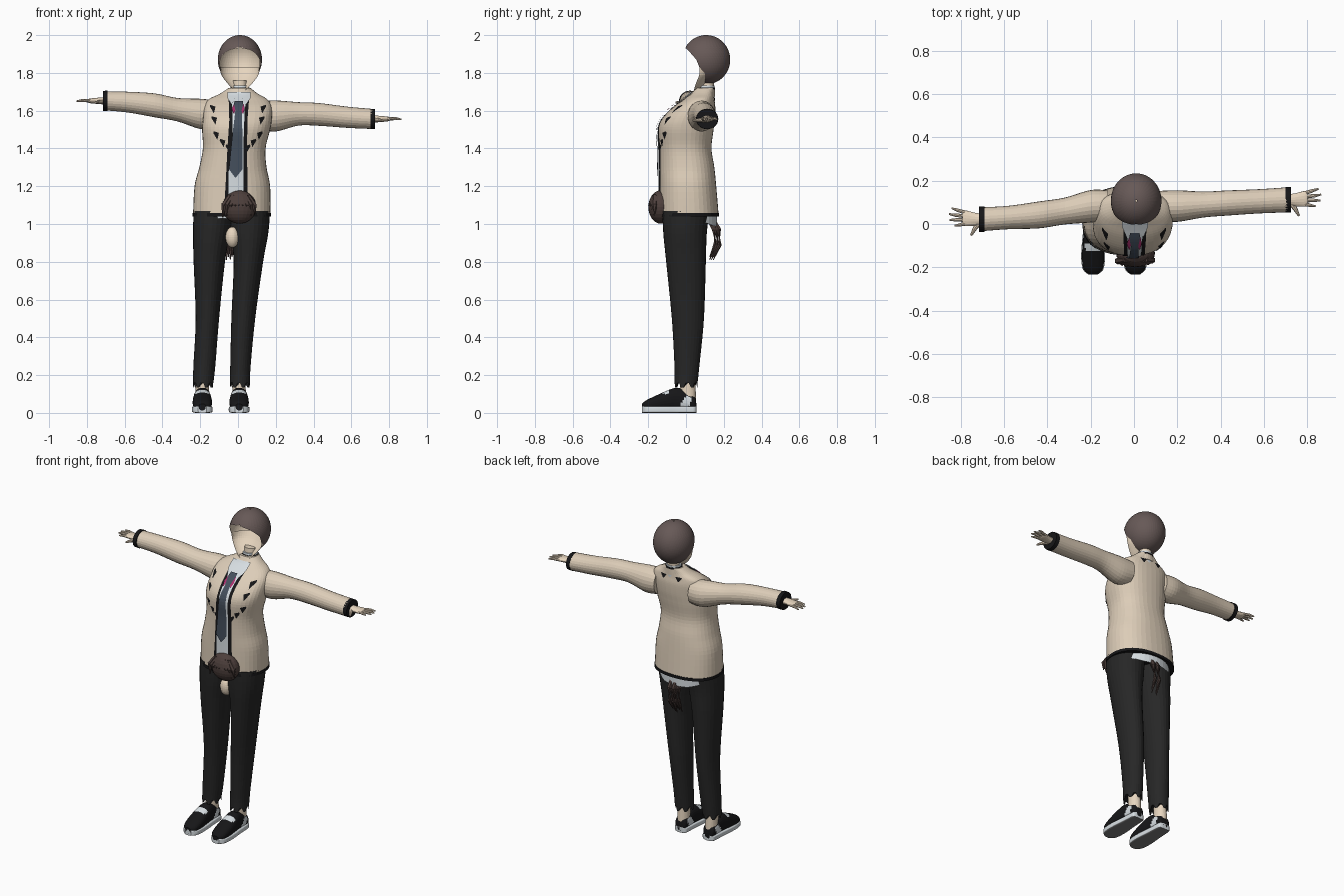
import bpy, bmesh
from math import sin, cos, pi, sqrt, asin, radians
from mathutils import Vector, Matrix

default_cube = bpy.data.objects.get("Cube")
if default_cube:
    bpy.data.objects.remove(default_cube, do_unlink=True)


def material(name, rgb):
    mat = bpy.data.materials.new(name)
    mat.use_nodes = True
    mat.diffuse_color = (*rgb, 1)
    mat.node_tree.nodes["Principled BSDF"].inputs["Base Color"].default_value = (*rgb, 1)
    return mat


BEIGE = material("beige_cloth", (.72, .61, .48))
SKIN = material("skin", (.80, .67, .52))
HAIR = material("brown_hair", (.135, .1, .095))
DARK_HAIR = material("dark_brown_hair", (.075, .05, .045))
CHARCOAL = material("charcoal_cloth", (.02, .02, .02))
BLACK = material("black_trim", (.008, .008, .009))
WHITE = material("white_cloth", (.68, .73, .76))
SLATE = material("slate_tie", (.06, .08, .11))
PINK = material("magenta", (.4, .03, .15))
GREY = material("grey_rubber", (.2, .2, .2))
parts = []


def finish(name, bm, *mats):
    bmesh.ops.remove_doubles(bm, verts=bm.verts, dist=.0001)
    bmesh.ops.recalc_face_normals(bm, faces=bm.faces)
    mesh = bpy.data.meshes.new(name)
    bm.to_mesh(mesh)
    bm.free()
    for mat in mats:
        mesh.materials.append(mat)
    obj = bpy.data.objects.new(name, mesh)
    bpy.context.scene.collection.objects.link(obj)
    parts.append(obj)
    return obj


def loft(name, rings, mat, closed=True, caps=True):
    bm = bmesh.new()
    rows = [[bm.verts.new(p) for p in ring] for ring in rings]
    count = len(rows[0])
    for a, b in zip(rows, rows[1:]):
        for i in range(count if closed else count - 1):
            j = (i + 1) % count
            bm.faces.new((a[i], a[j], b[j], b[i]))
    if closed and caps:
        bm.faces.new(rows[0])
        bm.faces.new(rows[-1])
    return finish(name, bm, mat)


def resample(keys, steps=5):
    """Smooth curve through the key sections."""
    out = []
    for i in range(len(keys) - 1):
        a, b, c, d = (keys[max(0, min(len(keys) - 1, i + k))] for k in (-1, 0, 1, 2))
        for s in range(steps):
            t = s / steps
            out.append([q + t * (r - p + t * (2 * p - 5 * q + 4 * r - s4 + t * (3 * (q - r) + s4 - p))) / 2
                        for p, q, r, s4 in zip(a, b, c, d)])
    return out + [list(keys[-1])]


def tube(name, keys, mat, axis="z", power=2.0, sides=28, steps=5, zigzag=0, caps=True):
    """Loft of rounded sections: position on axis, two centres, two radii."""
    def bend(v):
        return abs(v) ** (2 / power) * (1 if v > 0 else -1)
    rings = []
    for n, (t, a, b, ra, rb) in enumerate(resample(keys, steps)):
        ring = []
        for i in range(sides):
            u = a + ra * bend(cos(2 * pi * i / sides))
            v = b + rb * bend(sin(2 * pi * i / sides))
            w = t + (zigzag * (-1) ** (i // 2) if n == 0 else 0)
            ring.append({"z": (u, v, w), "x": (w, u, v), "y": (u, w, v)}[axis])
        rings.append(ring)
    return loft(name, rings, mat, caps=caps)


def strand(name, points, radii, mat, sides=8):
    """Tapered round limb along a path."""
    pts = [Vector(p) for p in points]
    rings = []
    for i, p in enumerate(pts):
        way = pts[min(i + 1, len(pts) - 1)] - pts[max(i - 1, 0)]
        turn = way.to_track_quat("Z", "Y")
        rings.append([p + turn @ Vector((radii[i] * cos(2 * pi * k / sides), radii[i] * sin(2 * pi * k / sides), 0))
                      for k in range(sides)])
    return loft(name, rings, mat)


def ellipsoid(name, centre, size, mat):
    bm = bmesh.new()
    bmesh.ops.create_uvsphere(bm, u_segments=24, v_segments=14, radius=1,
                              matrix=Matrix.Translation(centre) @ Matrix.Diagonal((*size, 1)))
    return finish(name, bm, mat)


# Jacket body
ROUND = 2.3
JACKET = [(1.045, -.033, .015, .205, .158), (1.2, -.03, .01, .2, .15), (1.3, -.027, .005, .178, .145),
          (1.4, -.02, -.003, .166, .138), (1.5, -.01, 0, .18, .146), (1.56, -.003, .015, .182, .138),
          (1.62, 0, .045, .178, .11), (1.66, 0, .07, .155, .08), (1.69, .005, .088, .1, .06),
          (1.72, .008, .1, .058, .05)]
tube("jacket_body", JACKET, BEIGE, power=ROUND, sides=40)
tube("jacket_hem", [(1.04, -.033, .015, .207, .16), (1.058, -.033, .015, .207, .16)], BLACK, power=ROUND, sides=40)
sections = resample(JACKET)


def surface(x, z, side):
    for low, high in zip(sections, sections[1:]):
        if z <= high[0]:
            break
    t = max(0, min(1, (z - low[0]) / (high[0] - low[0])))
    _, cx, cy, rx, ry = (p + t * (q - p) for p, q in zip(low, high))
    u = min(1, abs((x - cx) / rx))
    return cy + side * ry * (1 - u ** ROUND) ** (1 / ROUND)


def patch(name, rows, mat, lift, side=-1):
    """Thin panel following the jacket; rows give height, left and right edge."""
    rings = []
    for a, b in zip(rows, rows[1:]):
        for s in range(9):
            z, x0, x1 = (p + s / 8 * (q - p) for p, q in zip(a, b))
            xs = [x0 + (x1 - x0) * k / 6 for k in range(7)]
            rings.append([(x, surface(x, z, side) + side * lift, z) for x in xs])
    return loft(name, rings, mat, closed=False)


# Front opening, shirt and tie
patch("opening_trim", [(1.06, -.075, .055), (1.2, -.066, .05), (1.4, -.056, .048), (1.55, -.046, .05),
                       (1.68, -.05, .06)], BLACK, .003)
patch("shirt_front", [(1.06, -.05, .03), (1.27, -.05, .028), (1.45, -.03, .03), (1.6, -.03, .035),
                      (1.7, -.035, .05)], WHITE, .006)
patch("tie_blade", [(1.245, -.014, -.012), (1.29, -.048, .024), (1.45, -.032, .024), (1.6, -.014, .02)], SLATE, .013)
patch("tie_knot", [(1.595, -.012, .018), (1.635, -.022, .028), (1.65, -.018, .026)], SLATE, .018)
for x, word in ((-.022, "right"), (.026, "left")):
    patch(word + "_pink_mark", [(1.585, x - .002, x + .002), (1.61, x - .012, x + .01), (1.635, x, x + .004)],
          PINK, .016)

# Lapel points and collar
for s, word in ((-1, "right"), (1, "left")):
    for x, z in ((.135, 1.61), (.127, 1.55), (.117, 1.47), (.083, 1.43), (.052, 1.4)):
        patch(word + "_lapel_point", [(z - .022, s * (x - .008), s * (x - .006)),
                                      (z + .012, s * (x - .016), s * (x + .014)),
                                      (z + .02, s * (x + .008), s * (x + .012))], BLACK, .004)
    patch(word + "_collar_flap", [(1.635, s * .035 + .005, s * .04 + .005), (1.665, s * .02 + .005, s * .06 + .005),
                                  (1.7, s * .01 + .005, s * .06 + .005)], WHITE, .014)
    patch(word + "_back_point", [(1.645, s * .05, s * .055), (1.672, s * .03, s * .075)], BLACK, .004, side=1)
tube("jacket_collar", [(1.675, .008, .1, .068, .054), (1.715, .009, .107, .053, .046)], BEIGE)
tube("collar_edge", [(1.712, .009, .107, .054, .047), (1.722, .009, .108, .052, .045)], BLACK)
tube("shirt_collar", [(1.66, .009, .1, .055, .05), (1.732, .01, .11, .045, .041)], WHITE)

# Shirt hem, dropping lower at the back
hem = []
for low in (True, False):
    ring = []
    for i in range(40):
        x, y = -.033 + .175 * cos(pi * i / 20), .015 + .15 * sin(pi * i / 20)
        drop = max(0, min(1, (y - .05) / .1)) * .04
        ring.append((x, y, 1.028 - drop if low else 1.06))
    hem.append(ring)
loft("shirt_hem", hem, WHITE, caps=False)

# Sleeves, cuffs and hands
ARMS = {
    "right": [(-.705, .022, 1.652, .055, .05), (-.58, .03, 1.645, .054, .055), (-.44, .042, 1.628, .062, .063),
              (-.32, .06, 1.605, .062, .062), (-.2, .082, 1.583, .075, .08), (-.12, .085, 1.58, .07, .075)],
    "left": [(.715, .112, 1.556, .058, .053), (.58, .105, 1.565, .056, .056), (.43, .097, 1.58, .058, .06),
             (.32, .09, 1.583, .06, .062), (.2, .083, 1.572, .073, .082), (.12, .083, 1.575, .07, .075)]}
for word, keys in ARMS.items():
    s = -1 if word == "right" else 1
    x, y, z = keys[0][:3]
    tube(word + "_sleeve", keys, BEIGE, axis="x", sides=24)
    tube(word + "_cuff", [(x - s * .014, y, z, .059, .054), (x + s * .011, y, z, .058, .053)], BLACK, axis="x")
    tube(word + "_palm", [(x - s * .01, y, z, .024, .02), (x + s * .03, y, z, .03, .017),
                          (x + s * .075, y + .005, z, .036, .013), (x + s * .088, y + .005, z, .03, .009)],
         SKIN, axis="x", sides=16)
    for k, reach in enumerate((.125, .147, .15, .138)):
        root = y - .02 + k * .017
        strand(word + "_finger", [(x + s * .075, root, z), (x + s * (reach - .03), root + (k - 1) * .005, z + .002),
                                  (x + s * reach, root + (k - 1) * .01, z - .002)], [.009, .008, .004], SKIN)
    strand(word + "_thumb", [(x + s * .012, y - .015, z - .004), (x + s * .032, y - .045, z - .006),
                             (x + s * .048, y - .075, z - .008)], [.014, .01, .005], SKIN)

# Trousers, ankles and shoes
LEGS = {
    "right": [(.148, -.185, 0, .053, .06), (.25, -.178, .005, .058, .066), (.5, -.162, .01, .062, .085),
              (.8, -.152, 0, .083, .105), (.95, -.14, -.005, .098, .115), (1.07, -.13, 0, .105, .125)],
    "left": [(.148, .01, 0, .053, .06), (.25, .013, .005, .054, .066), (.5, .028, .01, .063, .085),
             (.8, .055, 0, .078, .105), (.95, .06, -.005, .1, .115), (1.07, .065, 0, .105, .125)]}
SHOE = [(.055, .016, .045), (.045, .036, .085), (0, .041, .115), (-.05, .044, .13), (-.1, .049, .115),
        (-.16, .051, .088), (-.21, .043, .064), (-.233, .018, .045)]
for word, keys in LEGS.items():
    tube(word + "_trouser_leg", keys, CHARCOAL, zigzag=.014)
    x = keys[0][1] - .004
    tube(word + "_ankle", [(.07, x, .012, .036, .042), (.18, x, .008, .034, .04)], SKIN)
    upper = tube(word + "_shoe_upper", [(y, x, h / 2 + .008, w, h / 2 - .005) for y, w, h in SHOE],
                 BLACK, axis="y", power=2.4)
    upper.data.materials.append(WHITE)
    for face in upper.data.polygons:
        c = face.center
        if -.045 < c.y - c.z * .4 < .0 and c.z < .085 or -.12 < c.y < -.085 and c.z > .1:
            face.material_index = 1
    sole = tube(word + "_shoe_sole", [(y, x, .018, w + .004, .018) for y, w, h in SHOE], WHITE, axis="y", power=5)
    sole.data.materials.append(GREY)
    for face in sole.data.polygons:
        if face.normal.z < -.6:
            face.material_index = 1

# Head: hair shell open at the front, with a hollow face inside
OPENING = [(1.7, .1), (1.8, .1), (1.82, .075), (1.87, .055), (1.91, .02), (1.93, 0), (1.945, -.03), (2.01, -.2)]


def head_arc(z, scale):
    for (z0, y0), (z1, y1) in zip(OPENING, OPENING[1:]):
        if z0 <= z <= z1:
            edge = y0 + (y1 - y0) * (z - z0) / (z1 - z0)
    k = sqrt(max(.00001, 1 - ((z - 1.87) / .13) ** 2)) * scale
    start = asin(max(-1, min(1, (edge - .107) / (.127 * k))))
    angles = [start + (pi - 2 * start) * i / 36 for i in range(37)]
    return [(.01 + .117 * k * cos(a), .107 + .127 * k * sin(a), z) for a in angles]


loft("hair_shell", [head_arc(1.87 + .13 * sin(radians(d)), 1) for d in range(-88, 91, 4)], HAIR, closed=False)
loft("hollow_face", [head_arc(1.87 + .13 * sin(radians(d)), .975) for d in range(-72, 45, 4)], SKIN, closed=False)
JAW = [(1.83, .107, .072, .1), (1.79, .098, .07, .075), (1.75, .07, .055, .055), (1.72, .042, .045, .04),
       (1.697, .014, .04, .02)]
loft("jaw", [[(.01 + w * cos(pi * i / 24), y + d * sin(pi * i / 24), z) for i in range(25)]
             for z, w, y, d in resample(JAW, 4)], SKIN, closed=False)
tube("neck", [(1.64, .01, .105, .04, .036), (1.76, .01, .115, .036, .034)], SKIN)

# Loose hair bun at the waist, with ragged ends
ellipsoid("hair_bun", (.007, -.135, 1.09), (.09, .064, .088), DARK_HAIR)
for i in range(9):
    x = -.075 + i * .02
    strand("bun_lock", [(.007 + (x - .007) * .6, -.165, 1.15), (x, -.185 + 2.5 * x * x, 1.1),
                        (x * 1.08, -.165, 1.03 + .012 * (i % 3))], [.012, .016, .002], DARK_HAIR, 6)

# Small skin piece below it and the hair tail behind
ellipsoid("skin_piece", (-.03, -.075, .93), (.036, .035, .055), SKIN)
for i in range(6):
    x = -.055 + i * .01
    strand("tail_lock", [(x, .11 + .008 * (i % 3), 1.05), (x, .15 + .012 * (i % 3), .97),
                         (x - .004, .155 + .012 * (i % 3), .89), (x - .006, .125 + .01 * (i % 3), .81 + .015 * (i % 2))],
           [.012, .014, .011, .002], DARK_HAIR, 6)

# Smooth shading with crisp edges
for obj in bpy.context.view_layer.objects:
    obj.select_set(obj in parts)
bpy.context.view_layer.objects.active = parts[0]
bpy.ops.object.shade_smooth_by_angle(angle=radians(40))
